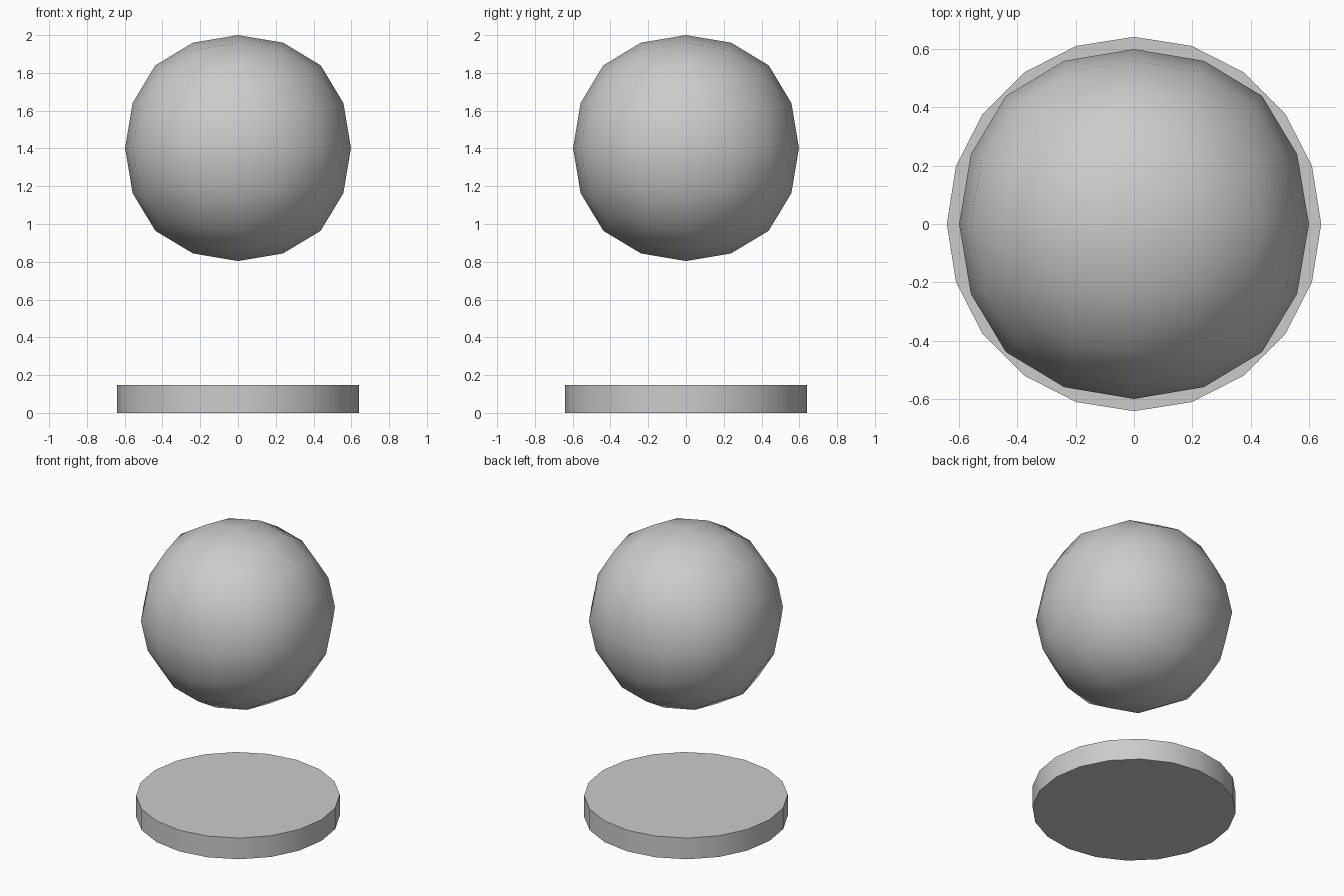
import bpy

if "Cube" in bpy.data.objects:
    bpy.data.objects.remove(bpy.data.objects["Cube"])

# Floating ball: cube rounded by two subdivision levels
ball_radius = 0.598
bpy.ops.mesh.primitive_cube_add(size=2 * ball_radius / 0.8785, location=(0, 0, 1.402))
ball = bpy.context.object
ball.name = "ball"
sub = ball.modifiers.new("round", 'SUBSURF')
sub.levels = sub.render_levels = 2
sub.use_limit_surface = False
bpy.ops.object.modifier_apply(modifier=sub.name)
bpy.ops.object.shade_smooth()

# Low round base disc
height = 0.147
bpy.ops.mesh.primitive_cylinder_add(vertices=20, radius=0.64, depth=height,
                                    location=(0, 0, height / 2))
base = bpy.context.object
base.name = "base_disc"
bpy.ops.object.shade_smooth_by_angle()
